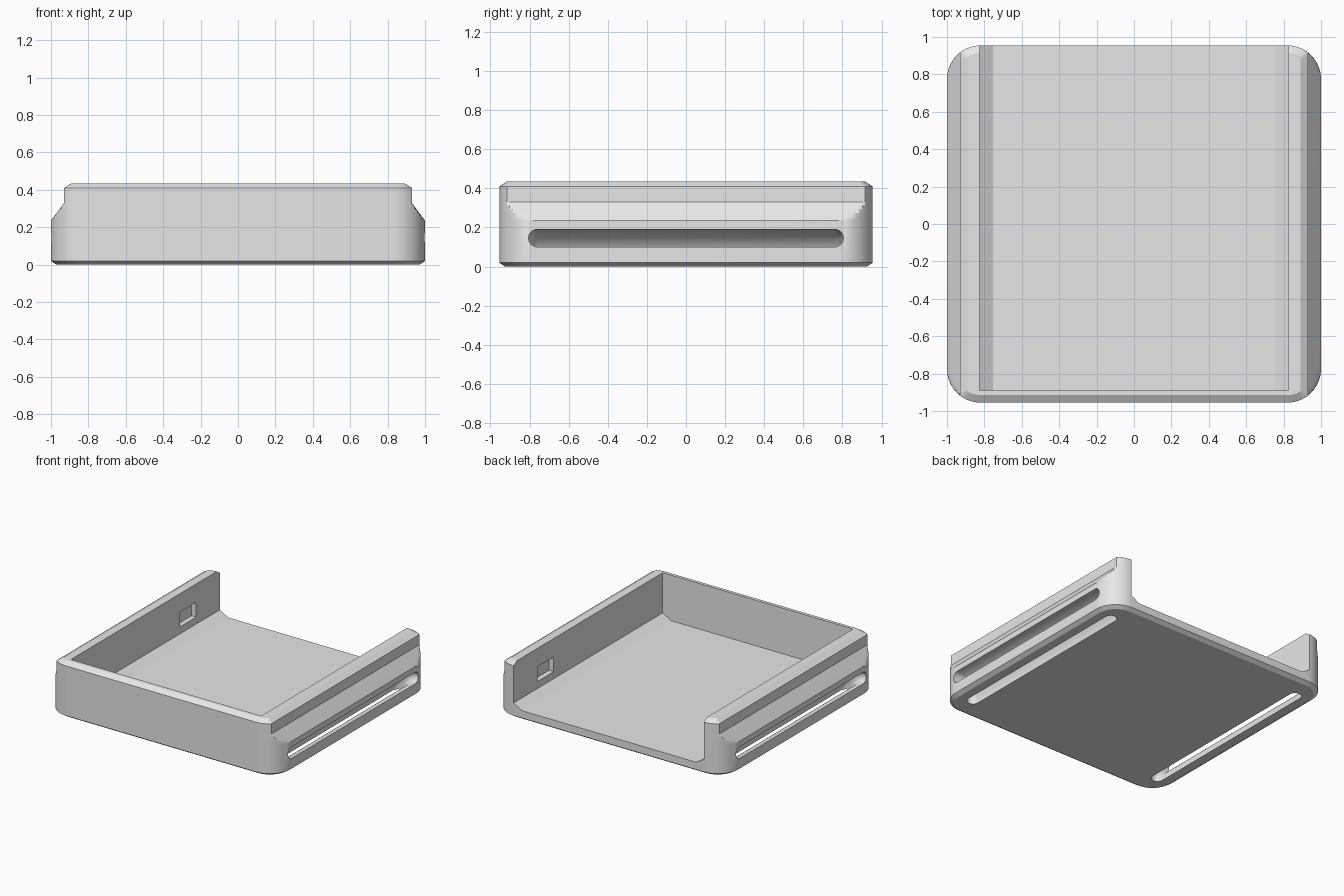
import bpy, bmesh, math

cube = bpy.data.objects.get("Cube")
if cube:
    bpy.data.objects.remove(cube, do_unlink=True)

HX, HY, R = 1.0, 0.955, 0.18
grey = bpy.data.materials.new("plain_grey")
grey.use_nodes = True
grey.diffuse_color = (0.8, 0.8, 0.8, 1)
grey.node_tree.nodes["Principled BSDF"].inputs["Base Color"].default_value = (0.8, 0.8, 0.8, 1)


def loft(name, rings):
    """Closed solid through a list of equal-length point rings."""
    bm = bmesh.new()
    loops = [[bm.verts.new(p) for p in ring] for ring in rings]
    n = len(loops[0])
    for a, b in zip(loops, loops[1:]):
        for i in range(n):
            j = (i + 1) % n
            bm.faces.new((a[i], a[j], b[j], b[i]))
    bm.faces.new(loops[0])
    bm.faces.new(loops[-1])
    bmesh.ops.recalc_face_normals(bm, faces=bm.faces[:])
    mesh = bpy.data.meshes.new(name)
    bm.to_mesh(mesh)
    bm.free()
    obj = bpy.data.objects.new(name, mesh)
    bpy.context.collection.objects.link(obj)
    return obj


def outline(z, inset, half_width, steps=14):
    """Rounded rectangle whose sides are trimmed flat at half_width."""
    r = R - inset
    pts = []
    for q, (sx, sy) in enumerate(((1, 1), (-1, 1), (-1, -1), (1, -1))):
        for i in range(steps + 1):
            a = math.pi / 2 * (q + i / steps)
            x = sx * (HX - R) + r * math.cos(a)
            y = sy * (HY - R) + r * math.sin(a)
            pts.append((max(-half_width, min(half_width, x)), y, z))
    return pts


def cut(target, cutter):
    cutter.hide_render = True
    mod = target.modifiers.new("cut", 'BOOLEAN')
    mod.operation = 'DIFFERENCE'
    mod.solver = 'EXACT'
    mod.object = cutter
    bpy.ops.object.select_all(action='DESELECT')
    bpy.context.view_layer.objects.active = target
    target.select_set(True)
    bpy.ops.object.modifier_apply(modifier=mod.name)
    bpy.data.objects.remove(cutter, do_unlink=True)


# Outer body: bottom chamfer, straight side, sloped shoulder, chamfered rim
rings = [outline(0, 0.03, HX - 0.03), outline(0.02, 0, HX)]
for i in range(6):
    t = i / 5
    rings.append(outline(0.235 + 0.095 * t, 0, HX - 0.07 * t))
rings += [outline(0.41, 0, 0.93), outline(0.435, 0.04, 0.89)]
tray = loft("tray_body", rings)

# Interior opening, running out through the back
half = [(0.755, 0.078), (0.825, 0.12), (0.825, 0.8)]
profile = half + [(-x, z) for x, z in reversed(half)]
cut(tray, loft("interior_cutter", [[(x, y, z) for x, z in profile] for y in (-0.89, 1.3)]))

# Curved strap channels from each side to the underside, and latch pockets
for side in (1, -1):
    section = []
    for end in (1, -1):
        for i in range(13):
            a = math.pi * i / 12 + (-math.pi / 2 if end > 0 else math.pi / 2)
            section.append((end * 0.76 + 0.045 * math.cos(a), 0.145 + 0.045 * math.sin(a)))
    arc = [math.radians(70 + 130 * i / 26) for i in range(27)]
    cut(tray, loft("channel_cutter", [
        [(side * (HX + r * math.cos(a)), y, r * math.sin(a)) for y, r in section] for a in arc]))
    cut(tray, loft("pocket_cutter", [
        [(side * x, y, z) for y, z in ((0.46, 0.175), (0.66, 0.175), (0.66, 0.29), (0.46, 0.29))]
        for x in (0.7, 0.865)]))

# Colour and shading
tray.data.materials.clear()
tray.data.materials.append(grey)
bpy.ops.object.shade_smooth_by_angle(angle=math.radians(25))
